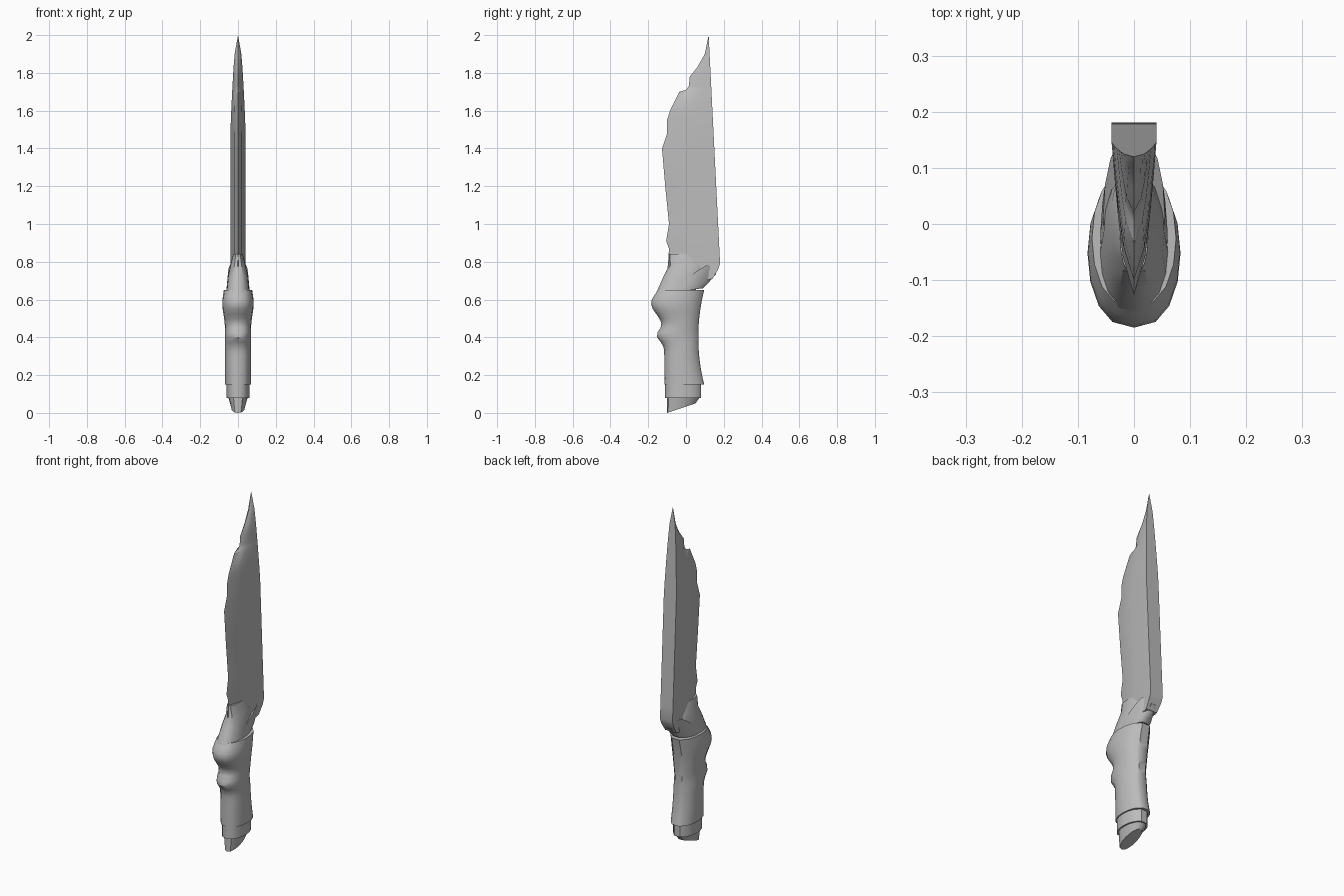
import bpy, bmesh, math

cube = bpy.data.objects.get("Cube")
if cube:
    bpy.data.objects.remove(cube)

grey = (0.5, 0.5, 0.5, 1)
steel = bpy.data.materials.new("grey steel")
steel.use_nodes = True
steel.diffuse_color = grey
steel.node_tree.nodes["Principled BSDF"].inputs["Base Color"].default_value = grey


def oval_section(steps=8):
    """Half section of the handle: rounded, with a flat back."""
    section = [(0, 0)]
    for step in range(1, steps):
        angle = math.pi * step / steps
        section.append((math.sin(angle) ** 0.8, (1 - math.cos(angle)) / 2))
    return section + [(0.3, 1)]


def wedge_section(steps=4):
    """Half section of the blade: sharp front, slightly bellied, flat spine."""
    return [((step / steps) ** 0.5, step / steps) for step in range(steps + 1)]


def bump(z, centre, spread):
    """Smooth swell that peaks at the centre height."""
    return math.exp(-((z - centre) / spread) ** 2)


def loft(name, section, rows, crest=None):
    """Skin rows of (front point, back point, half width), points being (y, z)."""
    outline = section + [(-across, depth) for across, depth in reversed(section) if across > 0]
    bm = bmesh.new()
    rings = []
    for front, back, half_width in rows:
        ring = []
        for across, depth in outline:
            y = front[0] + (back[0] - front[0]) * depth
            z = front[1] + (back[1] - front[1]) * depth
            if crest and len(rings) == len(rows) - 1:
                z = crest(y)
            ring.append(bm.verts.new((across * half_width, y, z)))
        rings.append(ring)
    count = len(outline)
    for lower, upper in zip(rings, rings[1:]):
        for this in range(count):
            after = (this + 1) % count
            bm.faces.new((lower[this], lower[after], upper[after], upper[this]))
    bm.faces.new(rings[0])
    bm.faces.new(rings[-1])
    bmesh.ops.remove_doubles(bm, verts=bm.verts, dist=0.0005)
    bmesh.ops.recalc_face_normals(bm, faces=bm.faces)
    mesh = bpy.data.meshes.new(name)
    bm.to_mesh(mesh)
    bm.free()
    mesh.materials.append(steel)
    obj = bpy.data.objects.new(name, mesh)
    bpy.context.collection.objects.link(obj)
    bpy.ops.object.select_all(action='DESELECT')
    obj.select_set(True)
    bpy.context.view_layer.objects.active = obj
    bpy.ops.object.shade_smooth_by_angle(angle=math.radians(35))


def grip_row(z):
    """Grip outline with two finger swells and a hollow back."""
    upper_swell = bump(z, 0.58, 0.08)
    front = -0.115 - 0.07 * upper_swell - 0.04 * bump(z, 0.41, 0.04)
    back = 0.065 + 0.5 * (z - 0.4) ** 2
    return (front, z), (back, z), 0.068 + 0.015 * upper_swell


def blade_row(z, edge):
    """Blade outline with a leaning spine, thinning towards the point."""
    thickness = 0.04 * min(1, 2 * (2 - z)) ** 0.5
    return (edge, z), (0.22 - 0.05 * z, z), thickness


def bolster_crest(y):
    """Slanted top of the bolster, dropping again behind its peak."""
    peak = 0.115
    return 0.79 - (0.7 * (peak - y) if y < peak else 1.2 * (y - peak))


oval = oval_section()
wedge = wedge_section()

# Pommel with slanted base
loft("pommel", oval, [((-0.1, 0), (0.05, 0.05), 0.035),
                      ((-0.1, 0.085), (0.075, 0.085), 0.052)])

# Collar below the grip
loft("grip_collar", oval, [((-0.11, z), (0.08, z), 0.06) for z in (0.08, 0.155)])

# Grip with finger swells
loft("grip", oval, [grip_row(0.15 + step / 40) for step in range(21)])

# Bolster rising to a slanted crest behind the blade
loft("bolster", oval, [((-0.15, 0.63), (0.09, 0.66), 0.06),
                       ((-0.15, 0.64), (0.12, 0.69), 0.06),
                       ((-0.13, 0.65), (0.16, 0.74), 0.055)], bolster_crest)

# Blade root flaring down into the bolster
loft("blade_root", oval, [((-0.16, 0.63), (0.04, 0.63), 0.062),
                          ((-0.12, 0.72), (0.09, 0.72), 0.054),
                          ((-0.09, 0.78), (0.1, 0.78), 0.042),
                          ((-0.09, 0.84), (0.05, 0.84), 0.025)])

# Chipped blade, with a slanted heel and a notch near the point
edge_points = [(0.87, -0.09), (0.91, -0.105), (1, -0.09), (1.2, -0.11), (1.4, -0.127),
               (1.48, -0.1), (1.55, -0.1), (1.6, -0.085), (1.7, -0.035), (1.71, 0),
               (1.73, 0.015), (1.78, 0.02), (1.83, 0.06), (1.9, 0.1), (2, 0.12)]
heel = [((-0.13, 0.64), (0.14, 0.71), 0.035), ((-0.1, 0.75), (0.17, 0.76), 0.04)]
loft("blade", wedge, heel + [blade_row(z, edge) for z, edge in [(0.79, -0.095)] + edge_points])
